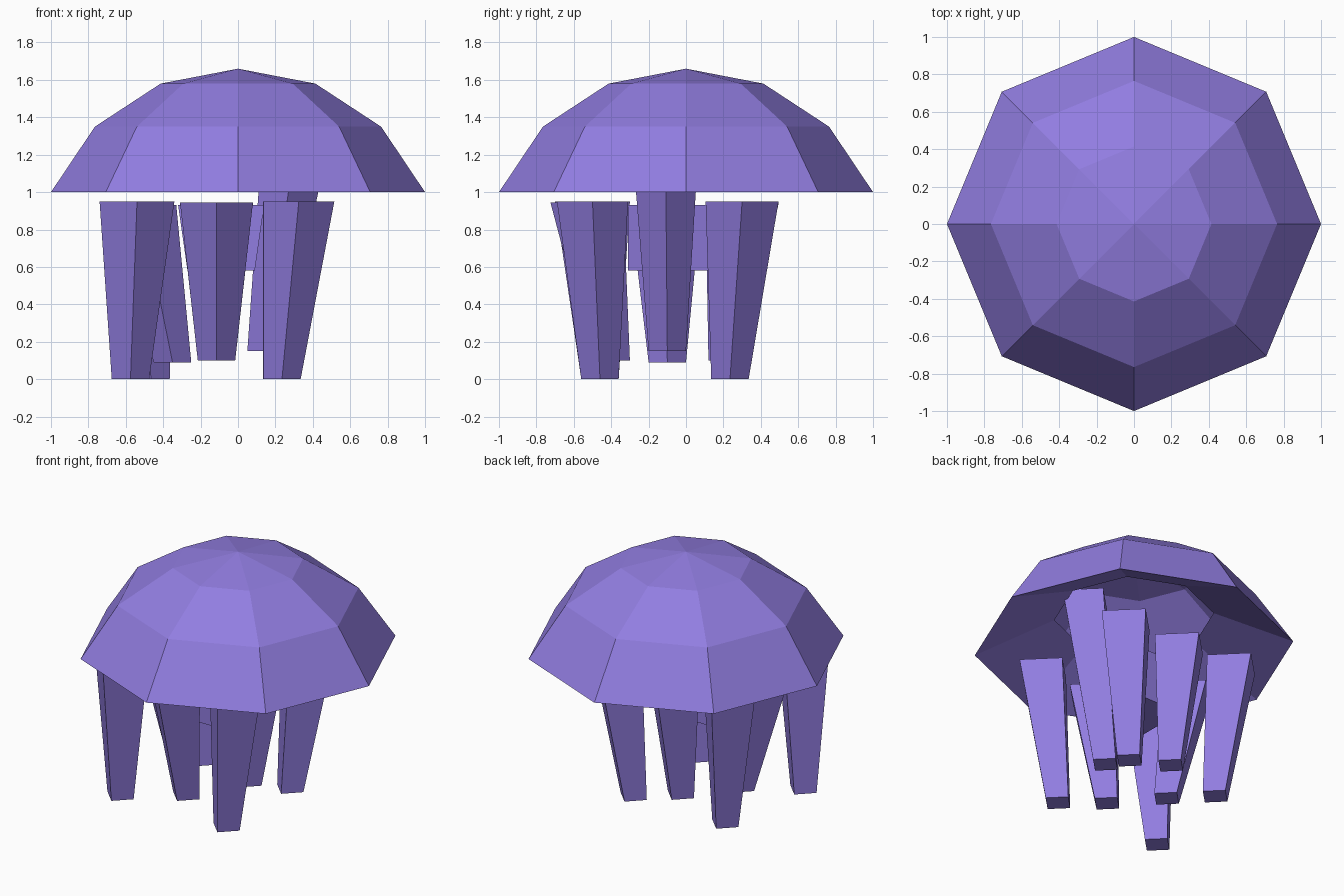
import bpy, bmesh, math

if "Cube" in bpy.data.objects:
    bpy.data.objects.remove(bpy.data.objects["Cube"])

purple = bpy.data.materials.new("soft_purple")
purple.diffuse_color = (0.285, 0.205, 0.75, 1)
purple.use_nodes = True
purple.node_tree.nodes["Principled BSDF"].inputs["Base Color"].default_value = purple.diffuse_color


def add_object(name, bm):
    mesh = bpy.data.meshes.new(name)
    bm.to_mesh(mesh)
    bm.free()
    mesh.materials.append(purple)
    obj = bpy.data.objects.new(name, mesh)
    bpy.context.collection.objects.link(obj)
    return obj


def ring(bm, r, z, n=8):
    return [bm.verts.new((r * math.cos(2 * math.pi * i / n),
                          r * math.sin(2 * math.pi * i / n), z)) for i in range(n)]


def bridge(bm, a, b):
    n = len(a)
    for i in range(n):
        j = (i + 1) % n
        bm.faces.new((a[i], a[j], b[j], b[i]))


def frustum(name, bottom, top, corners_low, corners_high):
    """Four-sided tapered block between two (x, y, z) centres."""
    bm = bmesh.new()
    low = [bm.verts.new((bottom[0] + x, bottom[1] + y, bottom[2])) for x, y in corners_low]
    high = [bm.verts.new((top[0] + x, top[1] + y, top[2])) for x, y in corners_high]
    bridge(bm, low, high)
    bm.faces.new(low[::-1])
    bm.faces.new(high)
    return add_object(name, bm)


def diamond(h):
    return [(h, 0), (0, h), (-h, 0), (0, -h)]


def rect(hx, hy):
    return [(hx, -hy), (hx, hy), (-hx, hy), (-hx, -hy)]


# Bell: eight-sided hollow dome with an inward sloping lip below
bm = bmesh.new()
lip, rim, mid, cap = [ring(bm, r, z) for r, z in
                      ((0.50, 1.23), (1.0, 1.0), (0.765, 1.35), (0.414, 1.58))]
for a, b in ((lip, rim), (rim, mid), (mid, cap)):
    bridge(bm, a, b)
apex = bm.verts.new((0, 0, 1.66))
for i in range(8):
    bm.faces.new((cap[i], cap[(i + 1) % 8], apex))
add_object("bell", bm)

# Tentacles: bottom centre, top centre, top half width
tentacles = {
    "front_left": ((-0.575, -0.46, 0), (-0.54, -0.50, 0.95), 0.20),
    "front_right": ((0.235, -0.46, 0), (0.325, -0.50, 0.95), 0.19),
    "back_left": ((-0.465, 0.235, 0), (-0.54, 0.30, 0.95), 0.195),
    "back_right": ((0.235, 0.235, 0), (0.32, 0.30, 0.95), 0.195),
    "front": ((-0.115, -0.40, 0.10), (-0.115, -0.53, 0.945), 0.195),
    "back": ((-0.115, 0.22, 0.10), (-0.115, 0.30, 0.94), 0.195),
    "left": ((-0.35, -0.10, 0.09), (-0.52, -0.11, 0.93), 0.19),
    "right": ((0.15, -0.10, 0.15), (0.31, -0.11, 1.29), 0.18),
}
for name, (bottom, top, half) in tentacles.items():
    frustum("tentacle_" + name, bottom, top, diamond(0.10), diamond(half))

# Short central body between the tentacles
frustum("mouth", (-0.09, -0.09, 0.58), (-0.09, -0.09, 0.93),
        rect(0.18, 0.22), rect(0.23, 0.22))
